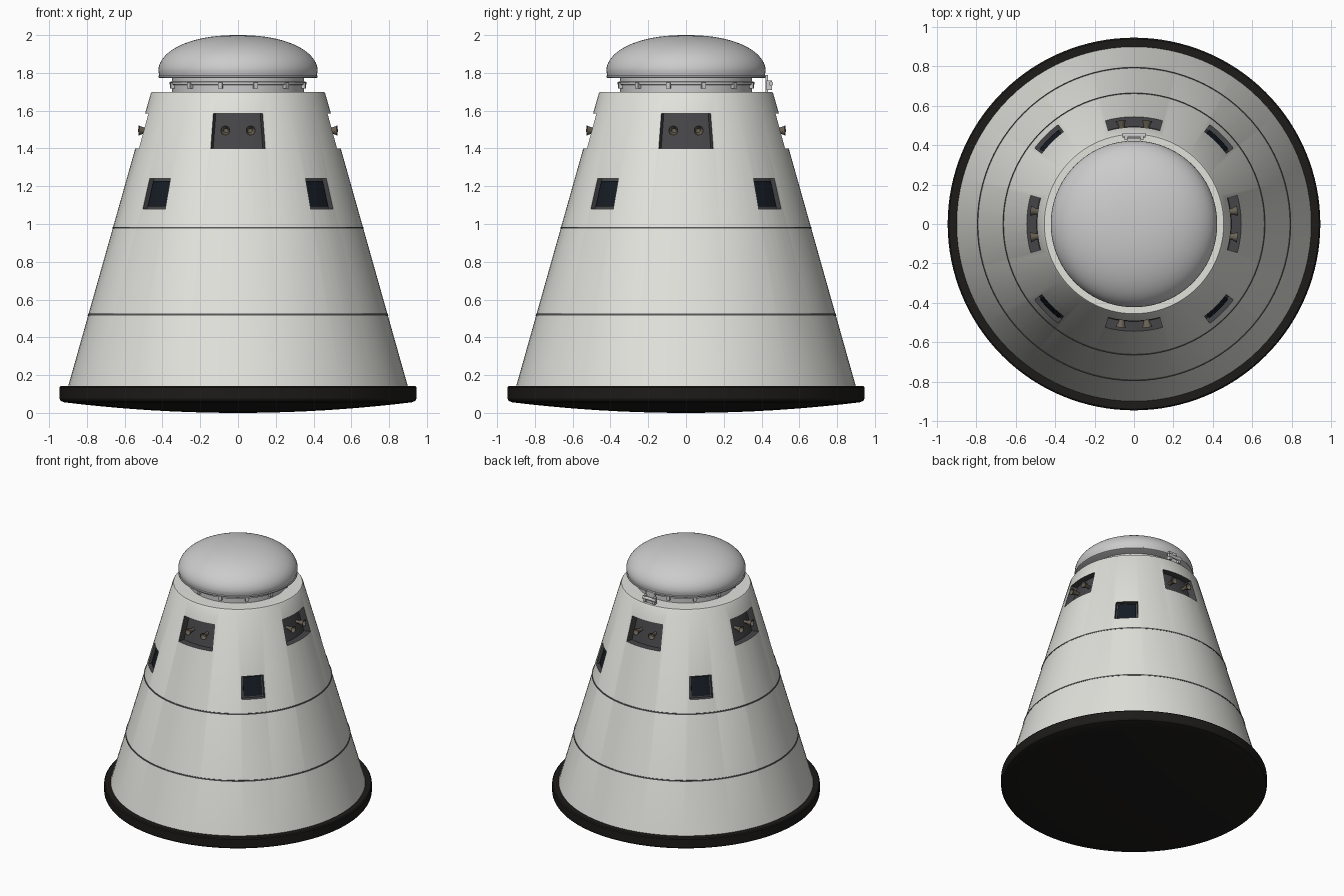
import bpy, bmesh, math
from mathutils import Matrix, Vector

if "Cube" in bpy.data.objects:
    bpy.data.objects.remove(bpy.data.objects["Cube"])


def material(name, rgb):
    m = bpy.data.materials.new(name)
    m.diffuse_color = (*rgb, 1)
    m.use_nodes = True
    m.node_tree.nodes["Principled BSDF"].inputs["Base Color"].default_value = m.diffuse_color
    return m


WHITE = material("hull_white", (0.76, 0.76, 0.72))
FRAME = material("recess_grey", (0.06, 0.06, 0.065))
BLACK = material("shield_black", (0.012, 0.011, 0.01))
GLASS = material("window_glass", (0.008, 0.012, 0.018))
SEAM = material("seam_grey", (0.1, 0.1, 0.1))
METAL = material("nozzle_metal", (0.14, 0.12, 0.09))


def hull_r(z):
    return 0.90 - 0.2825 * (z - 0.14)


def finish(name, bm, mats=(), smooth=True):
    bmesh.ops.recalc_face_normals(bm, faces=bm.faces)
    me = bpy.data.meshes.new(name)
    bm.to_mesh(me)
    bm.free()
    for m in mats:
        me.materials.append(m)
    ob = bpy.data.objects.new(name, me)
    bpy.context.collection.objects.link(ob)
    if smooth:
        shade(ob)
    return ob


def select(ob):
    bpy.ops.object.select_all(action='DESELECT')
    ob.select_set(True)
    bpy.context.view_layer.objects.active = ob


def shade(ob):
    select(ob)
    bpy.ops.object.shade_smooth_by_angle(angle=math.radians(30))


def lathe(name, profile, mats=(), seg=96, smooth=True):
    bm = bmesh.new()
    vs = [bm.verts.new((r, 0, z)) for r, z in profile]
    es = [bm.edges.new(p) for p in zip(vs, vs[1:])]
    bmesh.ops.spin(bm, geom=vs + es, cent=(0, 0, 0), axis=(0, 0, 1),
                   angle=2 * math.pi, steps=seg)
    bmesh.ops.remove_doubles(bm, verts=bm.verts, dist=1e-5)
    return finish(name, bm, mats, smooth)


def sector(bm, mid, half, z0, z1, deep, out, mat=0, steps=8):
    """Curved block following the hull cone, from `deep` below it to `out` above."""
    rows = []
    for i in range(steps + 1):
        a = mid + half * (2 * i / steps - 1)
        rows.append([bm.verts.new((r * math.cos(a), r * math.sin(a), z))
                     for r, z in ((hull_r(z0) - deep, z0), (hull_r(z0) + out, z0),
                                  (hull_r(z1) + out, z1), (hull_r(z1) - deep, z1))])
    faces = [bm.faces.new(rows[0]), bm.faces.new(rows[-1][::-1])]
    for a, b in zip(rows, rows[1:]):
        for k in range(4):
            faces.append(bm.faces.new((a[k], b[k], b[(k + 1) % 4], a[(k + 1) % 4])))
    for f in faces:
        f.material_index = mat


QUARTERS = [k * math.pi / 2 for k in range(4)]
DIAGONALS = [a + math.pi / 4 for a in QUARTERS]

# Heat shield with shallow curved underside
under = [(0.92 * i / 10, 0.056 * (i / 10) ** 2) for i in range(11)]
lathe("heat_shield", under + [(0.938, 0.063), (0.945, 0.075), (0.945, 0.135),
                              (0.938, 0.142), (0, 0.142)], [BLACK], 128)

# Conical hull with thruster and window recesses cut in
hull = lathe("hull", [(0, 0.138), (0.90, 0.138), (hull_r(1.69), 1.69), (0.455, 1.70),
                      (0, 1.70)], [WHITE, FRAME], smooth=False)
bm = bmesh.new()
for a in QUARTERS:
    sector(bm, a, math.radians(15.4), 1.40, 1.585, 0.05, 0.05, 1, 12)
for a in DIAGONALS:
    sector(bm, a, math.radians(7.6), 1.08, 1.24, 0.03, 0.05, 1)
cutter = finish("recess_cutter", bm, [WHITE, FRAME], smooth=False)
cutter.hide_render = True
mod = hull.modifiers.new("recesses", 'BOOLEAN')
mod.operation = 'DIFFERENCE'
mod.solver = 'EXACT'
mod.object = cutter
select(hull)
bpy.ops.object.modifier_apply(modifier=mod.name)
bpy.data.objects.remove(cutter)
shade(hull)

# Window panes
bm = bmesh.new()
for a in DIAGONALS:
    sector(bm, a, math.radians(6.4), 1.093, 1.227, 0.034, -0.02)
finish("window_panes", bm, [GLASS])

# Panel seams
for label, z in (("lower", 0.52), ("upper", 0.98)):
    r = hull_r(z)
    lathe(label + "_seam", [(r - 0.01, z - 0.005), (r + 0.003, z - 0.005),
                            (r + 0.002, z + 0.005), (r - 0.01, z + 0.005)], [SEAM])

# Thruster nozzles, two per recess
nozzle_profile = [(0, 0), (0.012, 0), (0.012, 0.022), (0.017, 0.04), (0.026, 0.065),
                  (0.023, 0.065), (0.012, 0.035), (0, 0.03)]
for i, a in enumerate(QUARTERS):
    for side in (-1, 1):
        b = a + side * math.radians(7.3)
        d = Vector((math.cos(b), math.sin(b), 0))
        n = lathe(f"thruster_nozzle_{i}_{'a' if side < 0 else 'b'}", nozzle_profile, [METAL], 20)
        n.matrix_world = (Matrix.Translation(d * (hull_r(1.495) - 0.053) + Vector((0, 0, 1.495)))
                          @ d.to_track_quat('Z', 'Y').to_matrix().to_4x4())

# Docking neck with flange
lathe("docking_neck", [(0, 1.695), (0.35, 1.695), (0.35, 1.735), (0.362, 1.738),
                       (0.362, 1.752), (0.35, 1.755), (0.35, 1.78), (0, 1.78)])


def box(bm, size, loc, rot=0):
    m = (Matrix.Rotation(rot, 4, 'Z') @ Matrix.Translation(loc)
         @ Matrix.Diagonal((*size, 1)))
    bmesh.ops.create_cube(bm, size=1, matrix=m)


# Latches around the neck
bm = bmesh.new()
for k in range(12):
    box(bm, (0.024, 0.022, 0.032), (0.358, 0, 1.734), math.radians(15 + 30 * k))
finish("neck_latches", bm, smooth=False)

# Domed hatch lid with rim
dome = [(0.422 * math.cos(t) ** 0.9, 1.81 + 0.19 * math.sin(t))
        for t in (math.pi / 2 * i / 20 for i in range(20))]
lathe("hatch_dome", [(0, 1.772), (0.415, 1.772), (0.422, 1.776), (0.422, 1.784),
                     (0.417, 1.787)] + dome + [(0, 2.0)])

# Hatch hinge at the back
bm = bmesh.new()
box(bm, (0.07, 0.014, 0.09), (0, 0.427, 1.742))
box(bm, (0.07, 0.03, 0.014), (0, 0.42, 1.782))
for x in (-0.04, 0.04):
    box(bm, (0.018, 0.03, 0.05), (x, 0.44, 1.735))
bmesh.ops.create_cone(bm, cap_ends=True, segments=16, radius1=0.012, radius2=0.012, depth=0.115,
                      matrix=Matrix.Translation((0, 0.45, 1.742)) @ Matrix.Rotation(math.pi / 2, 4, 'Y'))
finish("hatch_hinge", bm)
